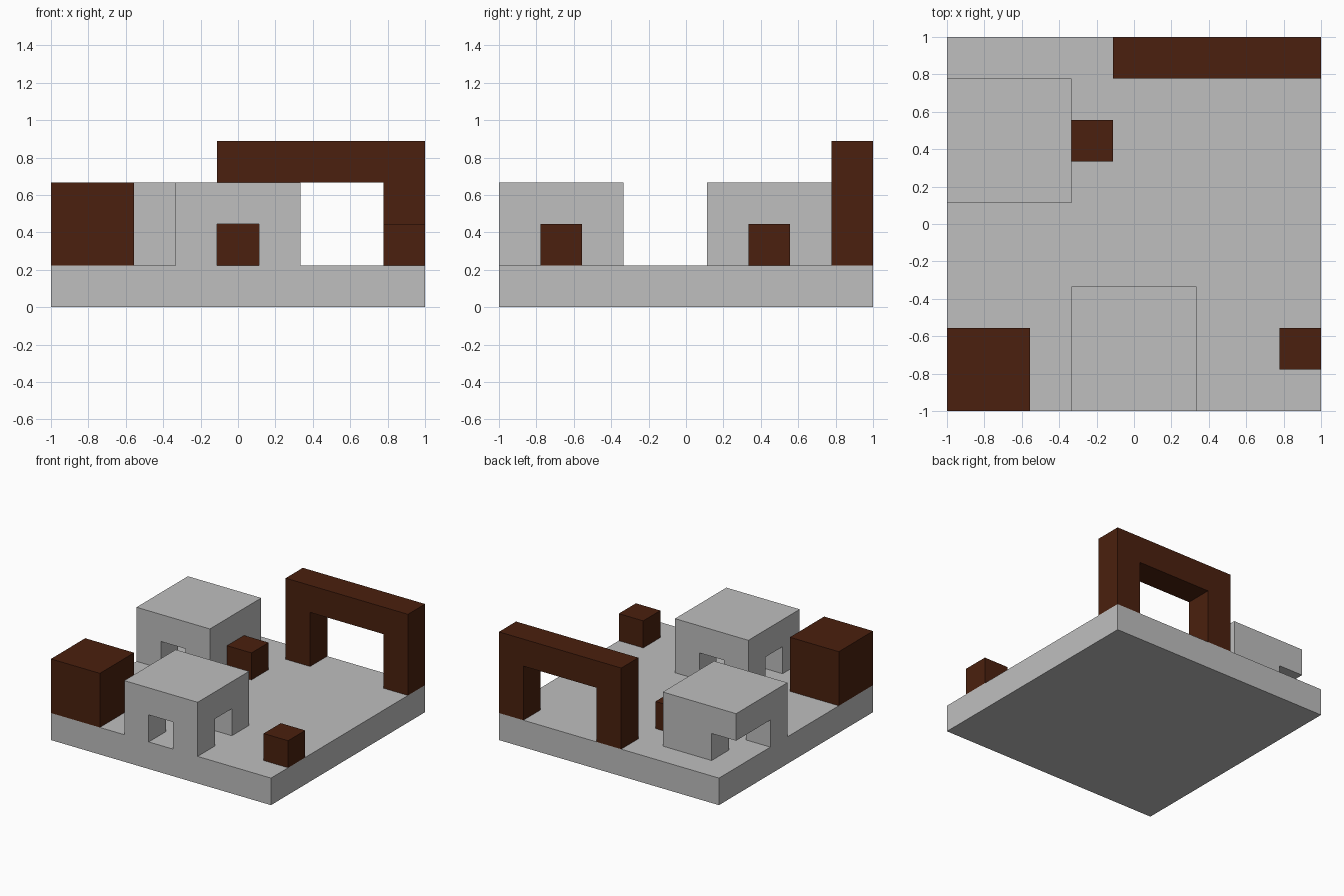
import bpy, bmesh
from mathutils import Vector

if "Cube" in bpy.data.objects:
    bpy.data.objects.remove(bpy.data.objects["Cube"], do_unlink=True)

U = 2 / 9  # the whole layout sits on a 9 x 9 grid of cells


def material(name, rgb):
    m = bpy.data.materials.new(name)
    m.use_nodes = True
    m.diffuse_color = (*rgb, 1)
    m.node_tree.nodes["Principled BSDF"].inputs["Base Color"].default_value = (*rgb, 1)
    return m


stone = material("light_grey", (0.52, 0.52, 0.52))
wood = material("dark_brown", (0.069, 0.0144, 0.0044))


def box(x0, x1, y0, y1, z0, z1):
    """Set of grid cells in the half-open ranges."""
    return {(x, y, z) for x in range(x0, x1) for y in range(y0, y1) for z in range(z0, z1)}


def build(name, cells, mat):
    """Skin the outside of a set of cells and merge flat neighbours."""
    bm = bmesh.new()
    for c in cells:
        for axis in range(3):
            for side in (-1, 1):
                n = [0, 0, 0]
                n[axis] = side
                if tuple(a + b for a, b in zip(c, n)) in cells:
                    continue
                normal = Vector(n)
                u = Vector([float(i == (axis + 1) % 3) for i in range(3)])
                v = normal.cross(u)
                mid = Vector(c) + Vector((0.5, 0.5, 0.5)) + normal * 0.5
                corners = [mid + (u * a + v * b) * 0.5
                           for a, b in ((-1, -1), (1, -1), (1, 1), (-1, 1))]
                bm.faces.new([bm.verts.new((p.x * U - 1, p.y * U - 1, p.z * U)) for p in corners])
    bmesh.ops.remove_doubles(bm, verts=bm.verts, dist=0.001)
    bmesh.ops.dissolve_limit(bm, angle_limit=0.01, verts=bm.verts, edges=bm.edges)
    me = bpy.data.meshes.new(name)
    bm.to_mesh(me)
    bm.free()
    me.materials.append(mat)
    ob = bpy.data.objects.new(name, me)
    bpy.context.collection.objects.link(ob)
    return ob


# Ground slab
build("ground_slab", box(0, 9, 0, 9, 0, 1), stone)

# Front hut: crossing passages with a doorway on every side
build("front_hut",
      box(3, 6, 0, 3, 1, 3) - box(4, 5, 0, 3, 1, 2) - box(3, 6, 1, 2, 1, 2), stone)

# Back hut: front doorway leading to an open back corner
build("back_hut",
      box(0, 3, 5, 8, 1, 3) - box(1, 2, 5, 7, 1, 2) - box(0, 1, 6, 8, 1, 2), stone)

# Archway along the back edge
build("archway", box(4, 9, 8, 9, 1, 4) - box(5, 8, 8, 9, 1, 3), wood)

# Crates
build("large_crate", box(0, 2, 0, 2, 1, 3), wood)
build("small_crate_side", box(8, 9, 1, 2, 1, 2), wood)
build("small_crate_middle", box(3, 4, 6, 7, 1, 2), wood)
